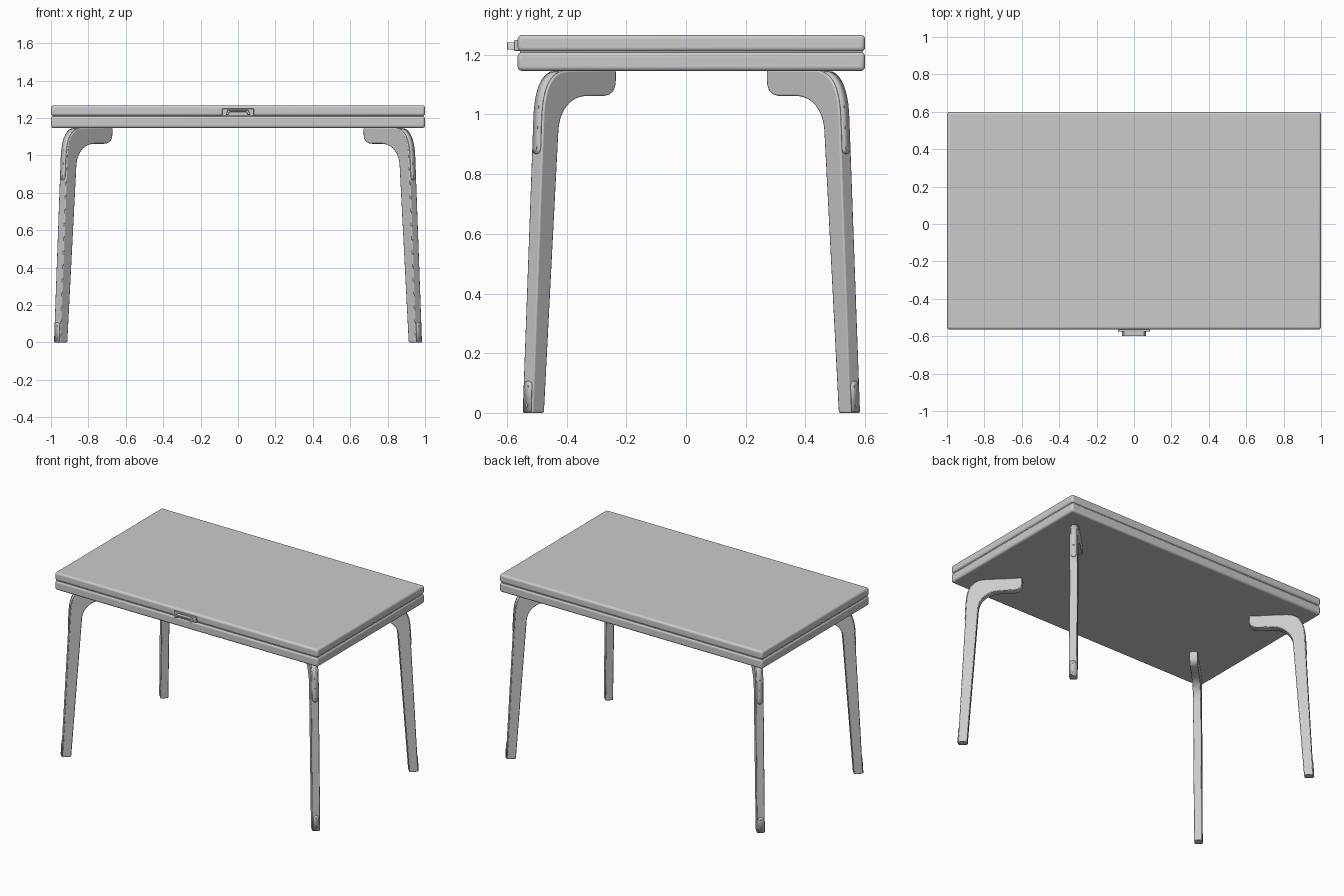
import bpy, bmesh, math
from mathutils import Vector
from mathutils.geometry import interpolate_bezier

if "Cube" in bpy.data.objects:
    bpy.data.objects.remove(bpy.data.objects["Cube"])

R2 = math.sqrt(2)
CY = 0.018            # the table body sits slightly behind the handle
LEG_T = 0.05          # leg thickness


def finish(bm, name, bevel=0.0, segs=3, solid=0.0):
    bmesh.ops.recalc_face_normals(bm, faces=bm.faces)
    me = bpy.data.meshes.new(name)
    bm.to_mesh(me)
    bm.free()
    ob = bpy.data.objects.new(name, me)
    bpy.context.collection.objects.link(ob)
    if solid:
        m = ob.modifiers.new("solid", 'SOLIDIFY')
        m.thickness, m.offset = solid, 0
    if bevel:
        m = ob.modifiers.new("bevel", 'BEVEL')
        m.width, m.segments, m.limit_method = bevel, segs, 'ANGLE'
        m.angle_limit = math.radians(40)
    bpy.context.view_layer.objects.active = ob
    bpy.ops.object.select_all(action='DESELECT')
    ob.select_set(True)
    bpy.ops.object.shade_smooth_by_angle(angle=math.radians(35))
    return ob


def box(name, x, y, z, bevel, segs=3):
    bm = bmesh.new()
    bmesh.ops.create_cube(bm, size=1)
    for v in bm.verts:
        v.co = [(a + b) / 2 + c * (b - a) for (a, b), c in zip((x, y, z), v.co)]
    return finish(bm, name, bevel, segs)


def prism(name, pts, place, d0, d1, bevel, segs=2):
    """Extrude a closed 2D profile between depths d0 and d1."""
    bm = bmesh.new()
    a = [bm.verts.new(place(p[0], d0, p[1])) for p in pts]
    b = [bm.verts.new(place(p[0], d1, p[1])) for p in pts]
    bm.faces.new(a)
    bm.faces.new(b[::-1])
    for i in range(len(pts)):
        j = (i + 1) % len(pts)
        bm.faces.new((a[i], b[i], b[j], a[j]))
    return finish(bm, name, bevel, segs)


def curve(p0, p1, p2, p3, n=12):
    return [(v.x, v.y) for v in
            interpolate_bezier(*[Vector((*p, 0)) for p in (p0, p1, p2, p3)], n)]


# Table top: two padded slabs with a thin recessed seam
Y = (CY - 0.582, CY + 0.582)
box("top_upper_slab", (-1, 1), Y, (1.211, 1.267), 0.014, 4)
box("top_lower_slab", (-1, 1), Y, (1.146, 1.209), 0.014, 4)
box("top_seam_core", (-0.992, 0.992), (Y[0] + 0.008, Y[1] - 0.008), (1.19, 1.23), 0.004)

# Handle: back plate with an arched pull
box("handle_plate", (-0.085, 0.085), (-0.576, -0.556), (1.213, 1.25), 0.003)
arch = [(-0.065, 1.217), (-0.055, 1.242), (0.055, 1.242), (0.065, 1.217),
        (0.053, 1.217), (0.045, 1.233), (-0.045, 1.233), (-0.053, 1.217)]
prism("handle_pull", arch, lambda x, y, z: (x, y, z), -0.6, -0.57, 0.002)

# Leg profile in the diagonal plane (u inward, z up)
outer = curve((0.05, 0.98), (0.054, 1.09), (0.09, 1.147), (0.17, 1.147))
tip = curve((0.397, 1.115), (0.397, 1.08), (0.375, 1.062), (0.335, 1.062), 8)
inner = curve((0.262, 1.062), (0.19, 1.062), (0.133, 1.02), (0.125, 0.95))
profile = [(0, 0)] + outer + [(0.397, 1.147)] + tip + inner + [(0.056, 0)]
SLOPE = 0.05 / 0.98


def ribbon(name, stations, place):
    """Thin plate through (u, z, half width) stations."""
    bm = bmesh.new()
    rows = [[bm.verts.new(place(u, w, z)) for w in (-h, h)] for u, z, h in stations]
    for a, b in zip(rows, rows[1:]):
        bm.faces.new((a[0], a[1], b[1], b[0]))
    return finish(bm, name, solid=0.006)


def rounded(z_end, direction, h=0.018, n=6):
    """Stations of a half-round plate end on the straight part of the leg."""
    out = []
    for i in range(n + 1):
        a = math.pi / 2 * i / n
        z = z_end + direction * h * (1 - math.cos(a))
        out.append((z * SLOPE - 0.001, z, max(h * math.sin(a), 0.003)))
    return out


for sx, xn in ((1, "left"), (-1, "right")):
    for sy, yn in ((1, "front"), (-1, "back")):
        def place(u, w, z, sx=sx, sy=sy):
            return Vector((sx * (-0.968 + (u + w) / R2),
                           CY + sy * (-0.5495 + (u - w) / R2), z))
        tag = f"{yn}_{xn}"
        prism(f"{tag}_leg", profile, place, -LEG_T / 2, LEG_T / 2, 0.005)
        # Long plate over the knee, short plate at the foot
        knee = rounded(0.868, 1) + [(u - 0.001, z + 0.0005, 0.018) for u, z in outer[:-2]]
        ribbon(f"{tag}_knee_plate", knee, place)
        foot = [(-0.001, 0.004, 0.018)] + rounded(0.107, -1)[::-1]
        ribbon(f"{tag}_foot_plate", foot, place)
        # Screw heads
        bm = bmesh.new()
        axis = place(1, 0, 0) - place(0, 0, 0)
        rot = axis.to_track_quat('Z', 'Y').to_matrix().to_4x4()
        for z in (0.025, 0.088, 0.888, 0.956, 1.025):
            u = z * SLOPE + (0.002 if z > 1 else 0) - 0.003
            m = rot.copy()
            m.translation = place(u, 0, z)
            bmesh.ops.create_cone(bm, cap_ends=True, segments=16, radius1=0.005,
                                  radius2=0.006, depth=0.006, matrix=m)
        finish(bm, f"{tag}_screws")
